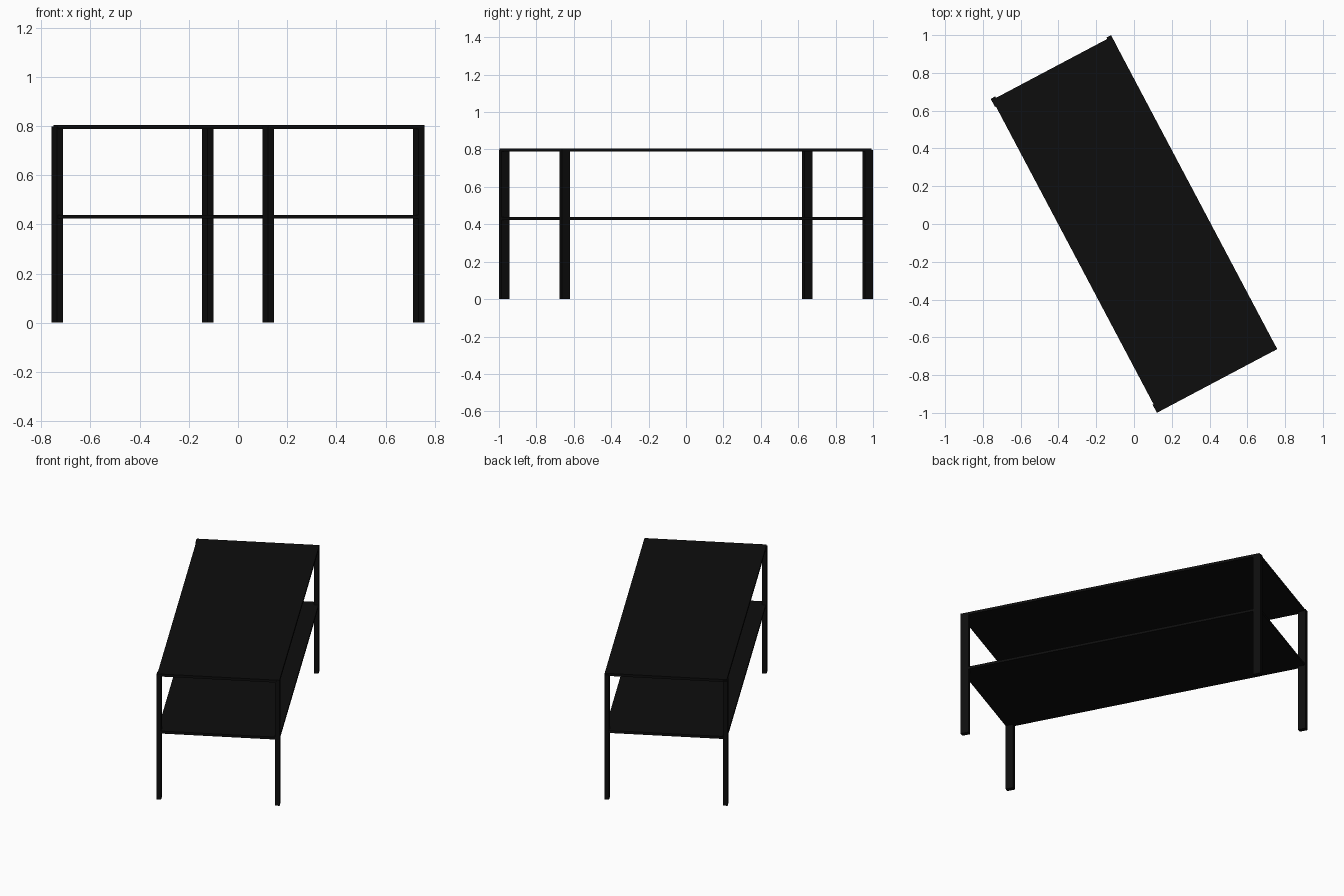
import bpy
import bmesh
from math import radians
from mathutils import Matrix

if "Cube" in bpy.data.objects:
    bpy.data.objects.remove(bpy.data.objects["Cube"])

TURN = Matrix.Rotation(radians(27.9), 4, 'Z')

black = bpy.data.materials.new("black")
black.diffuse_color = (0.004, 0.004, 0.004, 1)
black.use_nodes = True
black.node_tree.nodes["Principled BSDF"].inputs["Base Color"].default_value = black.diffuse_color


def box(name, x, y, z):
    """Box from (min, max) ranges in the table's own axes, turned into place."""
    bm = bmesh.new()
    size = [r[1] - r[0] for r in (x, y, z)]
    mid = [(r[1] + r[0]) / 2 for r in (x, y, z)]
    bmesh.ops.create_cube(bm, size=1, matrix=TURN @ Matrix.Translation(mid) @ Matrix.Diagonal((*size, 1)))
    mesh = bpy.data.meshes.new(name)
    bm.to_mesh(mesh)
    bm.free()
    mesh.materials.append(black)
    obj = bpy.data.objects.new(name, mesh)
    bpy.context.collection.objects.link(obj)


# Top and lower shelf, set slightly inside the legs on two sides
BOARD_X, BOARD_Y = (-0.355, 0.36), (-0.94, 0.932)
box("table_top", BOARD_X, BOARD_Y, (0.788, 0.804))
box("shelf", BOARD_X, BOARD_Y, (0.423, 0.439))

# Four flat rectangular legs at the corners
for end, sy in (("front", -1), ("back", 1)):
    for side, sx in (("left", -1), ("right", 1)):
        x = sorted((sx * 0.333, sx * 0.3605))
        y = sorted((sy * 0.892, sy * 0.9405))
        box(f"{end}_{side}_leg", x, y, (0, 0.797))
